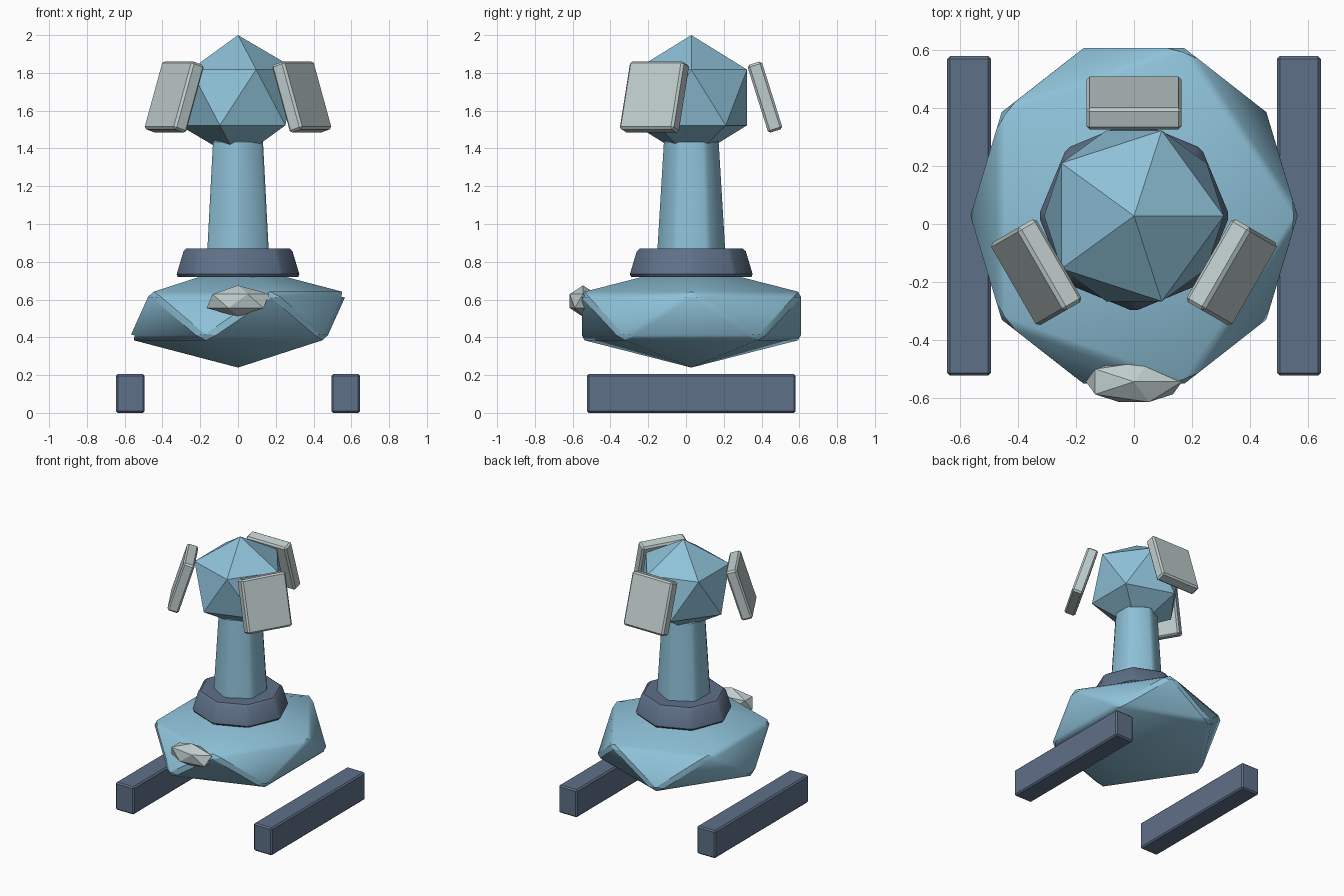
import bpy
import math

default_cube = bpy.data.objects.get("Cube")
if default_cube:
    bpy.data.objects.remove(default_cube, do_unlink=True)

Y0 = 0.028  # depth of the shared vertical axis


def material(name, rgb):
    """Flat material from sRGB bytes."""
    linear = []
    for c in rgb:
        c /= 255
        linear.append(c / 12.92 if c <= 0.04045 else ((c + 0.055) / 1.055) ** 2.4)
    mat = bpy.data.materials.new(name)
    mat.use_nodes = True
    mat.diffuse_color = (*linear, 1)
    mat.node_tree.nodes["Principled BSDF"].inputs["Base Color"].default_value = (*linear, 1)
    return mat


sky_blue = material("sky_blue", (142, 193, 216))
slate = material("slate", (95, 112, 136))
pale_grey = material("pale_grey", (191, 205, 204))


def finish(name, mat, size=(1, 1, 1), bevel=0):
    """Name, scale, colour and optionally bevel the active primitive."""
    obj = bpy.context.object
    obj.name = name
    obj.scale = size
    bpy.ops.object.transform_apply(location=False, rotation=False, scale=True)
    obj.data.materials.append(mat)
    if bevel:
        mod = obj.modifiers.new("bevel", "BEVEL")
        mod.width = bevel
        mod.segments = 1
        mod.limit_method = "ANGLE"
        mod.angle_limit = math.radians(30)
        bpy.ops.object.modifier_apply(modifier=mod.name)
        bpy.ops.object.shade_smooth_by_angle(angle=math.radians(30))
    return obj


def rock(name, mat, centre, radii, bevel=0):
    bpy.ops.mesh.primitive_ico_sphere_add(subdivisions=1, radius=1, location=centre)
    return finish(name, mat, radii, bevel)


def frustum(name, mat, sides, r_low, r_high, z_low, z_high, bevel):
    bpy.ops.mesh.primitive_cone_add(
        vertices=sides, radius1=r_low, radius2=r_high, depth=z_high - z_low,
        location=(0, Y0, (z_low + z_high) / 2))
    return finish(name, mat, bevel=bevel)


def box(name, mat, centre, size, rotation=(0, 0, 0), bevel=0.01):
    bpy.ops.mesh.primitive_cube_add(size=1, location=centre, rotation=rotation)
    return finish(name, mat, size, bevel)


# Faceted body, collar, neck and head
rock("body", sky_blue, (0, Y0, 0.513), (0.645, 0.695, 0.273), bevel=0.022)
frustum("collar", slate, 8, 0.335, 0.29, 0.72, 0.87, bevel=0.015)
frustum("neck", sky_blue, 6, 0.19, 0.152, 0.82, 1.45, bevel=0.016)
rock("head", sky_blue, (0, Y0, 1.67), (0.347, 0.347, 0.33))

# Small faceted lump on the front of the body
rock("front_lump", pale_grey, (0, -0.545, 0.592), (0.186, 0.083, 0.083))

# Ground rails on both sides
for side, sign in (("left", 1), ("right", -1)):
    box(side + "_rail", slate, (sign * 0.57, Y0, 0.103), (0.152, 1.105, 0.206))

# Three tilted panels around the head
tilt = math.radians(17.5)
for name, degrees in (("back", 90), ("right", 210), ("left", 330)):
    angle = math.radians(degrees)
    centre = (0.39 * math.cos(angle), Y0 + 0.39 * math.sin(angle), 1.672)
    box(name + "_panel", pale_grey, centre, (0.33, 0.08, 0.376),
        rotation=(tilt, 0, angle - math.pi / 2), bevel=0.012)
